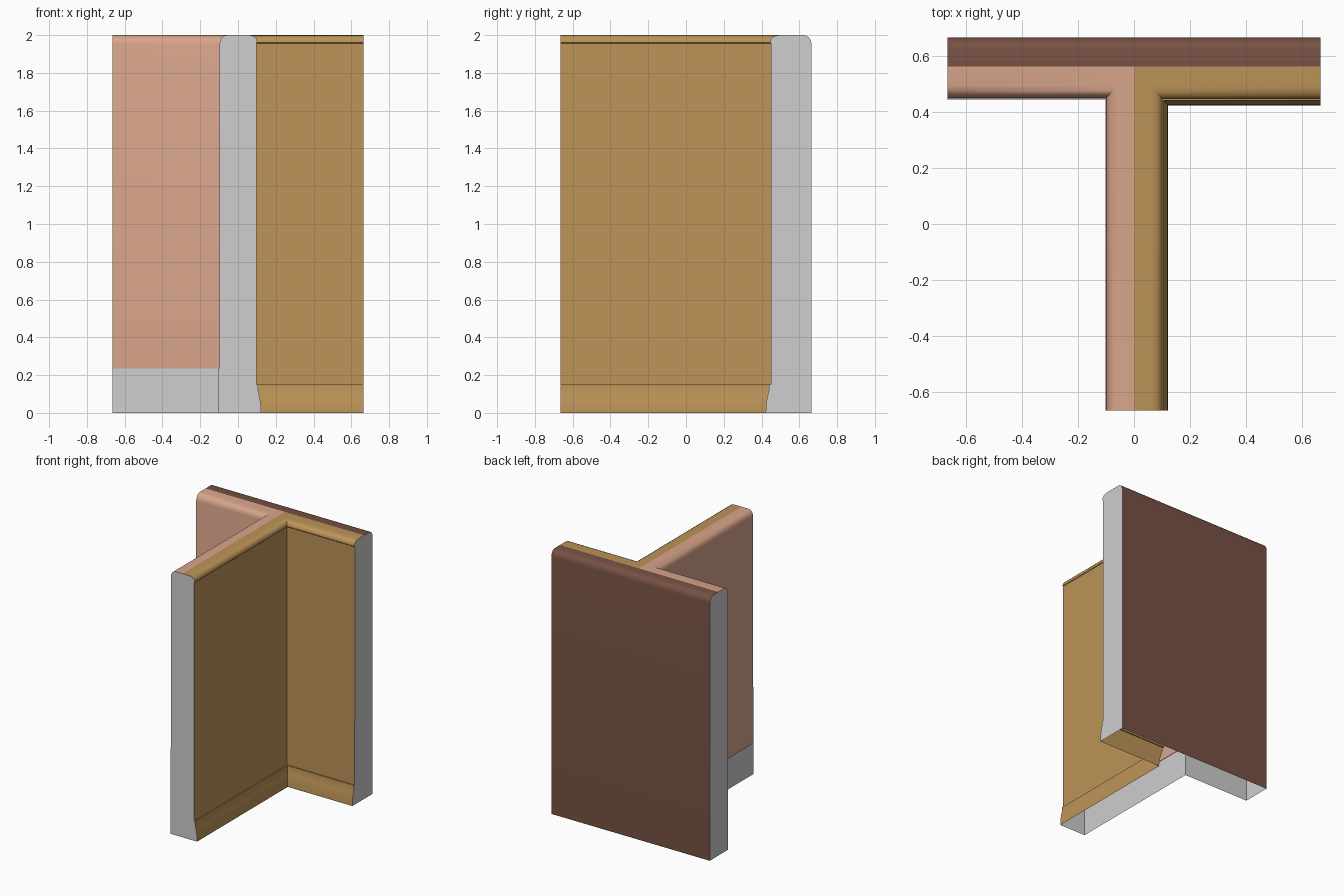
import bpy, math

if "Cube" in bpy.data.objects:
    bpy.data.objects.remove(bpy.data.objects["Cube"])

H = 0.665      # half width of the piece
YC = 0.562     # centre line of the back wall


def material(name, rgb):
    m = bpy.data.materials.new(name)
    m.diffuse_color = (*rgb, 1)
    m.use_nodes = True
    m.node_tree.nodes["Principled BSDF"].inputs["Base Color"].default_value = m.diffuse_color
    return m


pink = material("pink_plaster", (0.70, 0.38, 0.26))
tan = material("tan_paint", (0.51, 0.295, 0.097))
brown = material("brown_cladding", (0.185, 0.083, 0.056))
grey = material("bare_grey", (0.62, 0.62, 0.62))


def rounded_top(r, z0, inner=0.06, n=4):
    # quarter-round shoulder, then flat to the centre line
    pts = [(inner + (r - inner) * math.cos(a), z0 + (2 - z0) * math.sin(a))
           for a in (math.pi / 2 * i / n for i in range(n + 1))]
    return pts + [(0, 2)]


# Wall profiles: (distance from the centre line, height)
right_prof = [(0.122, 0), (0.120, 0.05), (0.113, 0.09), (0.107, 0.12), (0.106, 0.15),
              (0.098, 0.15), (0.097, 1.955), (0.101, 1.96)] + rounded_top(0.101, 1.967)
left_prof = [(0.102, 0), (0.102, 0.235), (0.099, 0.235)] + rounded_top(0.098, 1.95)
back_prof = [(0.1, 0)] + rounded_top(0.1, 1.95)


def front_y(d):
    return YC - d * 1.15


def back_y(d):
    return YC + d * 1.03


def make(name, verts, faces, mats):
    me = bpy.data.meshes.new(name)
    me.from_pydata(verts, [], faces)
    for m in mats:
        me.materials.append(m)
    for p in me.polygons:
        p.use_smooth = True
    me.set_sharp_from_angle(angle=math.radians(30))
    ob = bpy.data.objects.new(name, me)
    bpy.context.collection.objects.link(ob)
    return ob


def sweep(name, prof, path, mats):
    # path(d) gives the plan points for a given distance from the centre line
    n = len(path(0))
    verts = [(x, y, z) for d, z in prof for x, y in path(d)]
    faces = [(j * n + i, j * n + i + 1, (j + 1) * n + i + 1, (j + 1) * n + i)
             for j in range(len(prof) - 1) for i in range(n - 1)]
    return make(name, verts, faces, mats)


# Tan room: stem side and right wing
sweep("tan_room_wall", right_prof,
      lambda d: [(d, -H), (d, front_y(d)), (H, front_y(d))], [tan])

# Pink room with bare skirting strip
left = sweep("pink_room_wall", left_prof,
             lambda d: [(-H, front_y(d)), (-d, front_y(d)), (-d, -H)], [pink, grey])
for p in left.data.polygons:
    if p.center.z < 0.236:
        p.material_index = 1

# Outer back face
sweep("brown_back_wall", back_prof, lambda d: [(H, back_y(d)), (-H, back_y(d))], [brown])


def cap(name, up, down):
    pts = up + down[::-1][1:]
    make(name, pts, [tuple(range(len(pts)))], [grey])


# Cut ends of the three wall arms (underside stays open)
cap("stem_end", [(d, -H, z) for d, z in right_prof], [(-d, -H, z) for d, z in left_prof])
cap("right_end", [(H, back_y(d), z) for d, z in back_prof],
    [(H, front_y(d), z) for d, z in right_prof])
cap("left_end", [(-H, front_y(d), z) for d, z in left_prof],
    [(-H, back_y(d), z) for d, z in back_prof])
